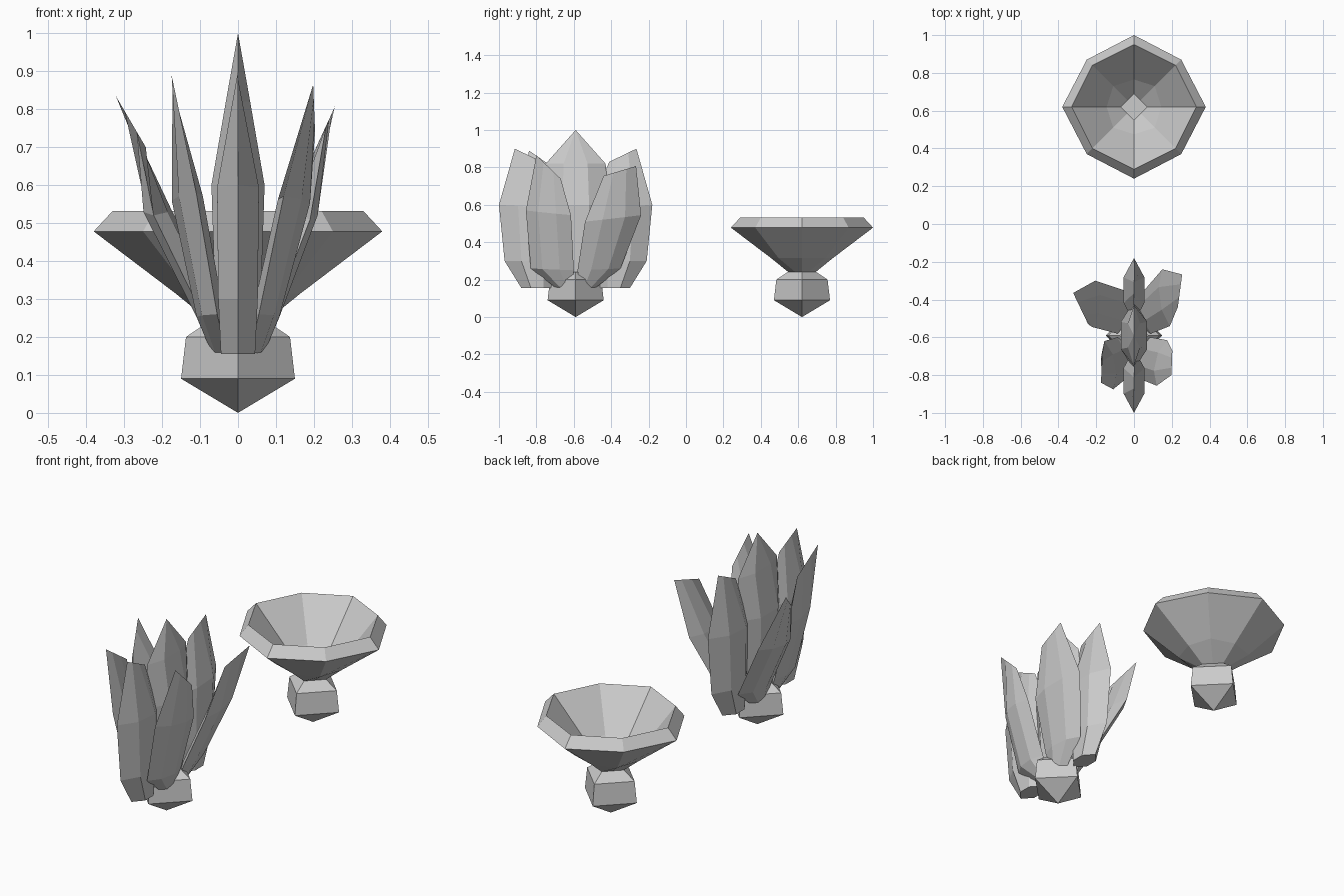
import bpy, bmesh
from mathutils import Vector

if "Cube" in bpy.data.objects:
    bpy.data.objects.remove(bpy.data.objects["Cube"])


def skin(name, rings):
    """Join equal-sized point rings into a closed flat-shaded mesh."""
    bm = bmesh.new()
    loops = [[bm.verts.new(p) for p in r] for r in rings]
    n = len(loops[0])
    for a, b in zip(loops, loops[1:]):
        for i in range(n):
            j = (i + 1) % n
            bm.faces.new((a[i], a[j], b[j], b[i]))
    bm.faces.new(loops[0][::-1])
    bm.faces.new(loops[-1])
    bmesh.ops.remove_doubles(bm, verts=bm.verts, dist=0.0005)
    bmesh.ops.dissolve_degenerate(bm, edges=bm.edges, dist=0.0005)
    bmesh.ops.recalc_face_normals(bm, faces=bm.faces)
    me = bpy.data.meshes.new(name)
    bm.to_mesh(me)
    bm.free()
    ob = bpy.data.objects.new(name, me)
    bpy.context.collection.objects.link(ob)
    return ob


def octagon(y, z, r, d):
    """Ring with corners r on the axes and (d, d) on the diagonals."""
    return [(px, y + py, z) for px, py in
            ((r, 0), (d, d), (0, r), (-d, d), (-r, 0), (-d, -d), (0, -r), (d, -d))]


def turned(name, y, profile):
    return skin(name, [octagon(y, *p) for p in profile])


def blade(name, stations):
    """Petal from (outer edge, inner edge, half thickness) stations; zero thickness closes it."""
    span = Vector(stations[-2][1]) - Vector(stations[-2][0])
    side = Vector((span.y, -span.x, 0)).normalized()
    rings = []
    for outer, inner, t in stations:
        a, b = Vector(outer), Vector(inner)
        p, q = a.lerp(b, 0.3), a.lerp(b, 0.7)
        rings.append([a, p + side * t, q + side * t, b, q - side * t, p - side * t])
    return skin(name, rings)


# Square pointed foot shared by both pieces
foot = [(0, 0, 0), (0.09, 0.15, 0.075), (0.20, 0.137, 0.0685), (0.242, 0.075, 0.0375)]
turned("petal_foot", -0.59, foot)

# Bowl: foot flares into an eight-sided cup with bevelled rim and hollow inside
turned("bowl", 0.62, foot + [
    (0.315, 0.165, 0.125), (0.478, 0.38, 0.25), (0.532, 0.33, 0.22),
    (0.335, 0.145, 0.11), (0.255, 0.07, 0.035)])

# Central blade
C = -0.59
blade("centre_petal", [((0, C - w, z), (0, C + w, z), t) for z, w, t in
      ((0.155, 0.10, 0.05), (0.30, 0.15, 0.06), (0.60, 0.18, 0.07),
       (0.82, 0.16, 0.032), (1.0, 0, 0))])

# Front and back blades, mirrored about the centre
for name, s in (("front_petal", -1), ("back_petal", 1)):
    blade(name, [((0, C + s * o, zo), (0, C + s * i, zi), t) for o, zo, i, zi, t in
          ((0.29, 0.155, 0.12, 0.155, 0.045), (0.38, 0.30, 0.08, 0.30, 0.052),
           (0.41, 0.60, 0.07, 0.58, 0.055), (0.325, 0.90, 0.18, 0.83, 0))])

# Four leaning corner blades: outer middle, inner middle, tip, inner corner
corners = {
    "front_right_petal": (1, -1, (0.12, -0.856, 0.57), (0.175, -0.615, 0.545),
                          (0.198, -0.80, 0.865), (0.203, -0.67, 0.74)),
    "front_left_petal": (-1, -1, (-0.11, -0.875, 0.58), (-0.157, -0.62, 0.55),
                         (-0.175, -0.84, 0.89), (-0.167, -0.68, 0.78)),
    "back_right_petal": (1, 1, (0.15, -0.24, 0.545), (0.19, -0.54, 0.51),
                         (0.255, -0.267, 0.807), (0.232, -0.44, 0.755)),
    "back_left_petal": (-1, 1, (-0.205, -0.30, 0.55), (-0.222, -0.545, 0.52),
                        (-0.322, -0.365, 0.835), (-0.243, -0.53, 0.70)),
}
for name, (sx, sy, om, im, tip, corner) in corners.items():
    blade(name, [
        ((sx * 0.03, C + sy * 0.105, 0.155), (sx * 0.06, C + sy * 0.02, 0.17), 0.022),
        ((sx * 0.055, C + sy * 0.24, 0.26), (sx * 0.09, C + sy * 0.01, 0.25), 0.03),
        (om, im, 0.032),
        (tip, corner, 0)])
